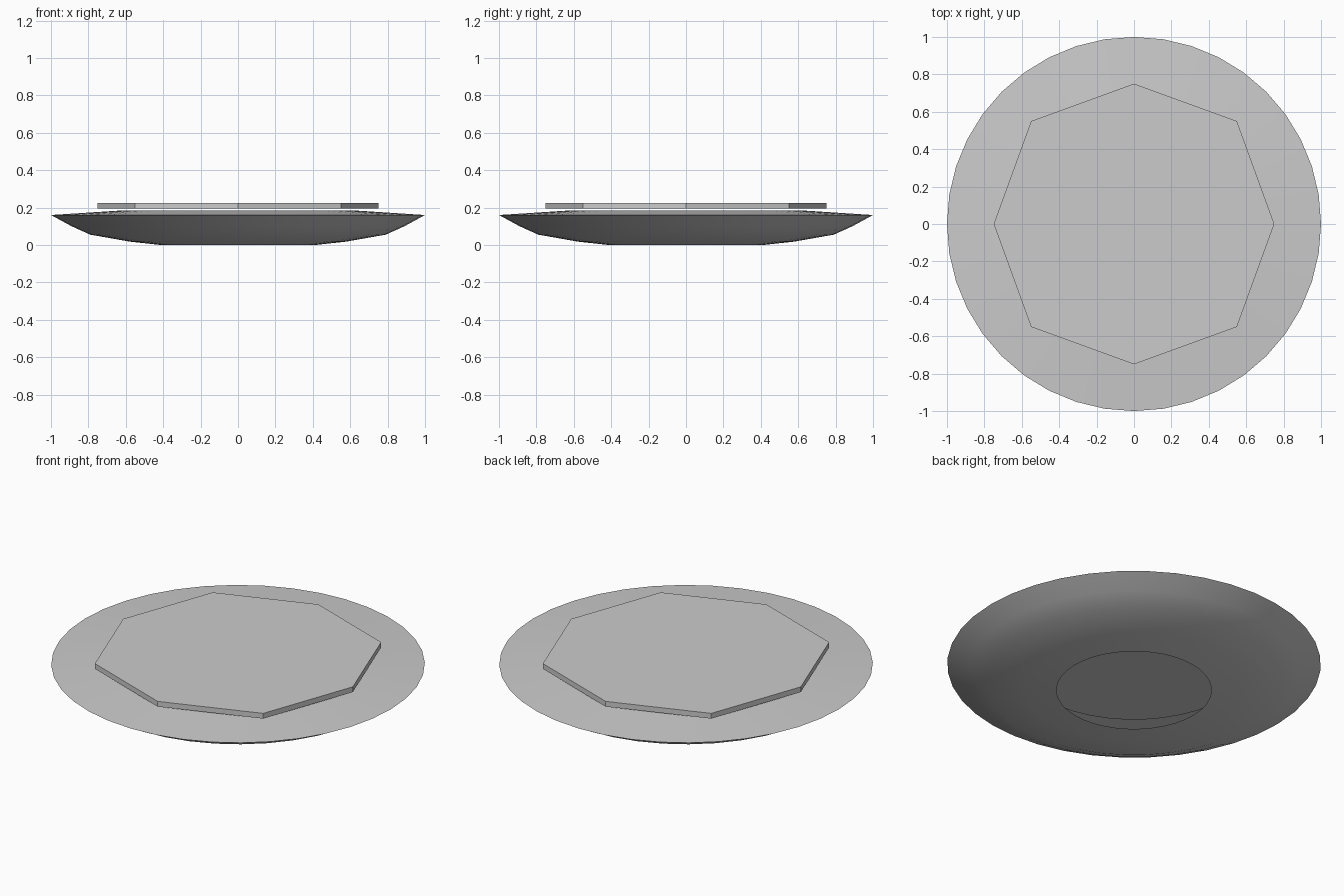
import bpy, bmesh, math

if "Cube" in bpy.data.objects:
    bpy.data.objects.remove(bpy.data.objects["Cube"])


def make_object(name, bm):
    bmesh.ops.recalc_face_normals(bm, faces=bm.faces)
    mesh = bpy.data.meshes.new(name)
    bm.to_mesh(mesh)
    bm.free()
    obj = bpy.data.objects.new(name, mesh)
    bpy.context.collection.objects.link(obj)
    return obj


def lathe(name, profile, sides):
    bm = bmesh.new()
    rings = []
    for r, z in profile:
        rings.append([bm.verts.new((r * math.cos(2 * math.pi * i / sides),
                                    r * math.sin(2 * math.pi * i / sides), z))
                      for i in range(sides)])
    for a, b in zip(rings, rings[1:]):
        for i in range(sides):
            j = (i + 1) % sides
            bm.faces.new((a[i], a[j], b[j], b[i]))
    return make_object(name, bm)


# Round dish shell, open at the foot and under the lid
dish = lathe("dish_shell",
             [(0.415, 0.0), (0.58, 0.018), (0.79, 0.055), (0.89, 0.1),
              (1.0, 0.16), (0.63, 0.184)], 40)
bpy.context.view_layer.objects.active = dish
dish.select_set(True)
bpy.ops.object.shade_smooth_by_angle(angle=math.radians(30))

# Eight-sided floating lid with slightly pushed-out diagonal corners
bm = bmesh.new()
corners = []
for i in range(8):
    r = 0.778 if i % 2 else 0.75
    a = i * math.pi / 4
    corners.append(bm.verts.new((r * math.cos(a), r * math.sin(a), 0.194)))
base = bm.faces.new(corners)
top = bmesh.ops.extrude_face_region(bm, geom=[base], use_keep_orig=True)
bmesh.ops.translate(bm, vec=(0, 0, 0.031),
                    verts=[v for v in top["geom"] if isinstance(v, bmesh.types.BMVert)])
make_object("lid_slab", bm)
